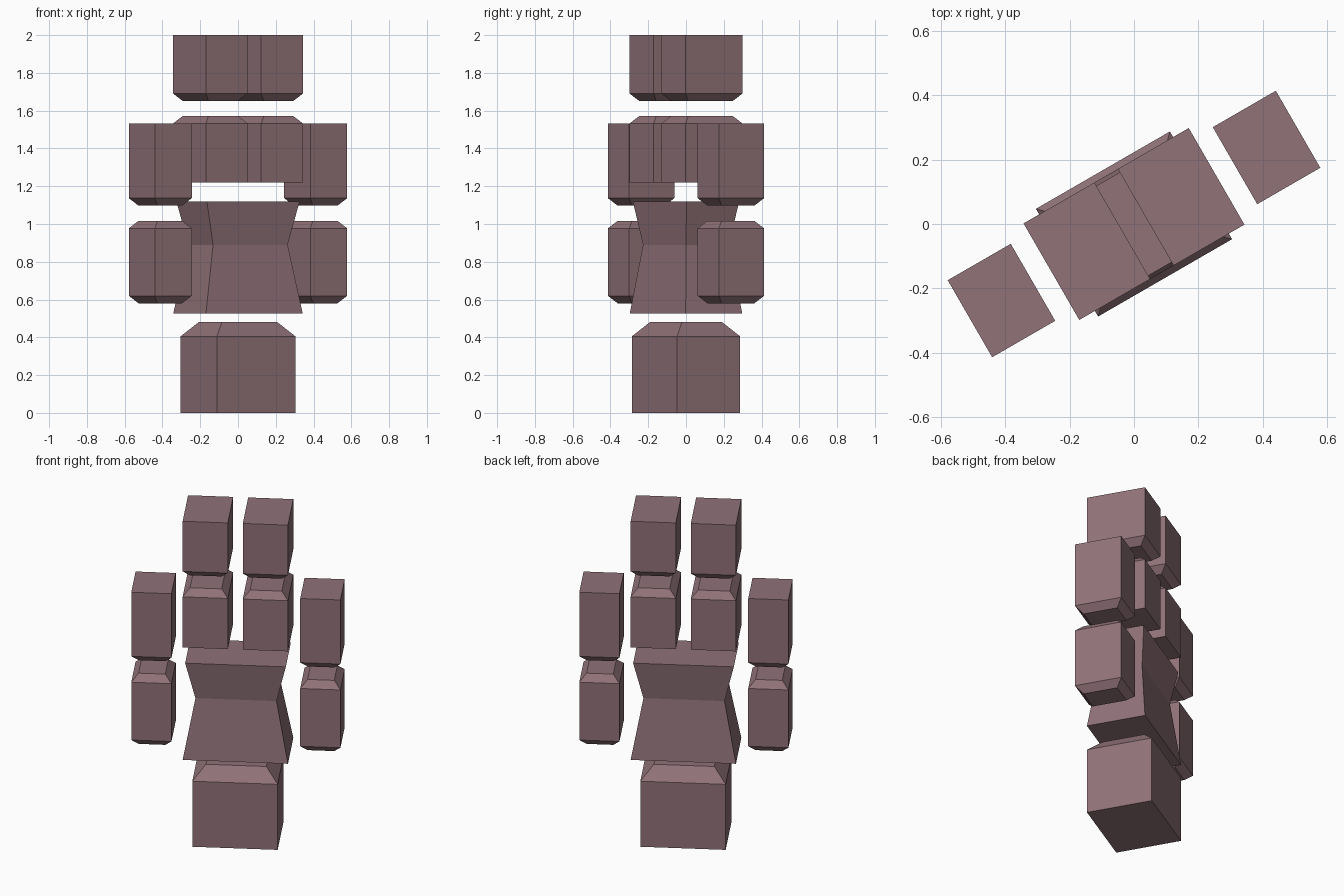
import bpy
import bmesh
import math
from mathutils import Matrix

if "Cube" in bpy.data.objects:
    bpy.data.objects.remove(bpy.data.objects["Cube"])

TURN = Matrix.Rotation(math.radians(30), 4, 'Z')

stone = bpy.data.materials.new("dusty_mauve")
stone.diffuse_color = (0.28, 0.17, 0.19, 1)
stone.use_nodes = True
stone.node_tree.nodes["Principled BSDF"].inputs["Base Color"].default_value = stone.diffuse_color


def block(name, cx, rings):
    """Stack of rectangles (half width, half depth, height), capped and turned."""
    bm = bmesh.new()
    loops = [[bm.verts.new((cx + sx * w, sy * d, z))
              for sx, sy in ((-1, -1), (1, -1), (1, 1), (-1, 1))]
             for w, d, z in rings]
    bm.faces.new(loops[0][::-1])
    bm.faces.new(loops[-1])
    for a, b in zip(loops, loops[1:]):
        for i in range(4):
            j = (i + 1) % 4
            bm.faces.new((a[i], a[j], b[j], b[i]))
    bm.transform(TURN)
    mesh = bpy.data.meshes.new(name)
    bm.to_mesh(mesh)
    bm.free()
    mesh.materials.append(stone)
    obj = bpy.data.objects.new(name, mesh)
    bpy.context.collection.objects.link(obj)


def chamfered(name, cx, w, d, z0, z1, inset, bottom=0, top=0):
    """Block with the bottom and/or top edges cut in over the given heights."""
    rings = [(w, d, z0 + bottom), (w, d, z1 - top)]
    if bottom:
        rings.insert(0, (w - inset, d - inset, z0))
    if top:
        rings.append((w - inset, d - inset, z1))
    block(name, cx, rings)


# Wrist and flared palm
chamfered("wrist", 0, 0.24, 0.193, 0, 0.48, 0.07, top=0.075)
block("palm", 0, [(0.296, 0.173, 0.525), (0.228, 0.131, 0.89), (0.283, 0.161, 1.118)])

for side, s in (("left", -1), ("right", 1)):
    # Middle fingers
    chamfered(side + "_inner_finger_base", s * 0.169, 0.127, 0.173, 1.22, 1.573, 0.038, top=0.04)
    chamfered(side + "_inner_finger_tip", s * 0.169, 0.127, 0.173, 1.65, 2.0, 0.038, bottom=0.04)
    # Outer fingers
    chamfered(side + "_outer_finger_base", s * 0.475, 0.113, 0.138, 0.58, 1.017, 0.038,
              bottom=0.04, top=0.04)
    chamfered(side + "_outer_finger_tip", s * 0.475, 0.113, 0.138, 1.097, 1.533, 0.038, bottom=0.04)
